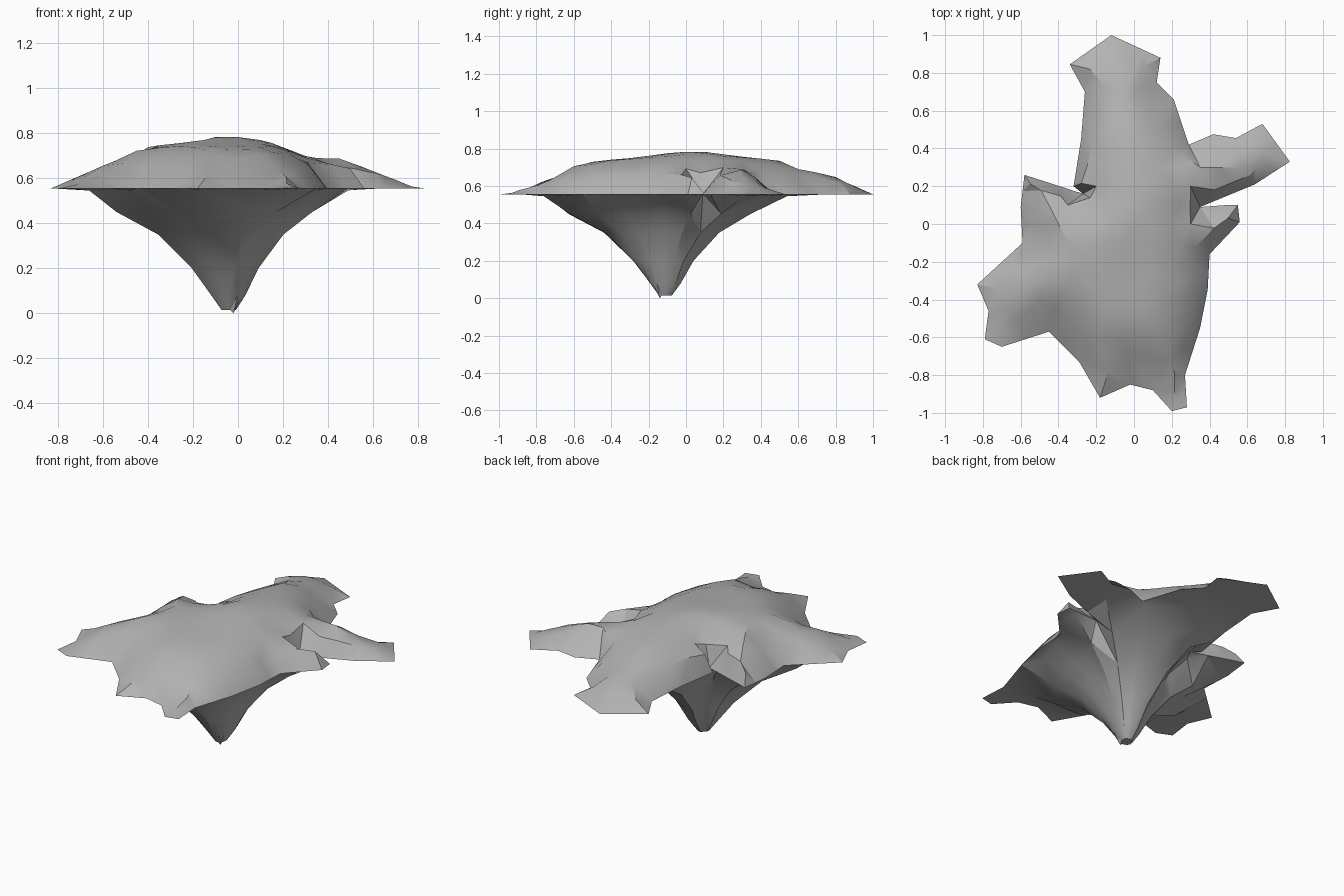
import bpy
import bmesh
import math
from mathutils import Vector
from mathutils.geometry import delaunay_2d_cdt, intersect_point_line, intersect_line_line_2d

default = bpy.data.objects.get("Cube")
if default:
    bpy.data.objects.remove(default, do_unlink=True)

RIM_Z = 0.555
PEAK = Vector((-.05, .03))
ROOT = Vector((-.04, -.11))

# Coastline, counter-clockwise: x, y, width of the sloping shore
coast = [
    (.825, .33, .05), (.68, .53, .1), (.54, .455, .08), (.42, .475, .1), (.29, .42, .06),
    (.21, .66, .14), (.12, .75, .1), (.14, .88, .1), (-.12, 1, .1), (-.34, .845, .1),
    (-.26, .7, .1), (-.28, .45, .06), (-.32, .2, .04), (-.27, .16, .04), (-.58, .26, .05),
    (-.6, .09, .08), (-.59, -.1, .08), (-.83, -.32, .1), (-.77, -.46, .08), (-.79, -.61, .08),
    (-.7, -.65, .1), (-.45, -.57, .11), (-.29, -.73, .09), (-.18, -.92, .1), (-.02, -.85, .15),
    (.1, -.88, .16), (.2, -.99, .1), (.28, -.97, .06), (.27, -.8, .05), (.35, -.55, .06),
    (.39, -.35, .07), (.4, -.16, .08), (.56, .01, .06), (.55, .1, .05), (.49, .1, .04),
    (.35, .09, .05), (.64, .21, .05),
]

# Split the long stretches so the shore keeps an even width
rim, width = [], []
for (ax, ay, aw), (bx, by, bw) in zip(coast, coast[1:] + coast[:1]):
    a, b = Vector((ax, ay)), Vector((bx, by))
    parts = max(1, round((b - a).length / .11))
    for k in range(parts):
        rim.append(a.lerp(b, k / parts))
        width.append(aw + (bw - aw) * k / parts)
count = len(rim)


def inside(p):
    hit = False
    for i in range(count):
        a, b = rim[i - 1], rim[i]
        if (a.y > p.y) != (b.y > p.y) and p.x < a.x + (p.y - a.y) * (b.x - a.x) / (b.y - a.y):
            hit = not hit
    return hit


def shore(p):
    """Distance to the nearest coast segment and the shore width there."""
    best = (9, .1)
    for i in range(count):
        a, b = rim[i - 1], rim[i]
        t = max(0, min(1, intersect_point_line(p, a, b)[1]))
        best = min(best, ((p - a.lerp(b, t)).length, width[i - 1] + (width[i] - width[i - 1]) * t))
    return best


def top_height(p):
    """Broad dome that eases down inland, then drops steeply at the shore."""
    offset = p - PEAK
    s = min(1, math.hypot(offset.x / .89, offset.y / 1.04))
    rise = .2 * (1 - s ** 3) + .035 * max(0, 1 - s / .3)
    d, w = shore(p)
    ramp = .6 * d / w if d < w else .6 + .4 * min(1, (d - w) / .16)
    return RIM_Z + rise * ramp


def reach(angle):
    """Distance from the root axis to the coast along an angle."""
    far = ROOT + Vector((math.cos(angle), math.sin(angle))) * 3
    hits = [intersect_line_line_2d(ROOT, far, rim[i - 1], rim[i]) for i in range(count)]
    return min((h - ROOT).length for h in hits if h)


def add_surface(bm, extra, flip):
    """Triangulate the coast with extra (point, height) pairs inside it."""
    points = rim + [p for p, z in extra]
    heights = [RIM_Z] * count + [z for p, z in extra]
    verts, _, faces, source, _, _ = delaunay_2d_cdt(points, [], [list(range(count))], 1, 1e-5)
    made = [bm.verts.new((v.x, v.y, heights[s[0]] if s else RIM_Z)) for v, s in zip(verts, source)]
    for f in faces:
        order = [made[i] for i in f]
        bm.faces.new(order[::-1] if flip else order)


# Top: shoulder points just inside the coast, then a staggered grid
top = []
for i in range(count):
    along = (rim[(i + 1) % count] - rim[i]).normalized() + (rim[i] - rim[i - 1]).normalized()
    inward = Vector((-along.y, along.x)).normalized()
    p = rim[i] + inward * width[i] * 1.1
    if inside(p) and shore(p)[0] > .6 * width[i] and all((p - q).length > .035 for q, z in top):
        top.append((p, top_height(p)))
STEP = .1
for row in range(-10, 11):
    for col in range(-9, 10):
        p = Vector(((col + .5 * (row % 2)) * STEP, row * STEP))
        if inside(p):
            d, w = shore(p)
            if d > 1.1 * w and all((p - q).length > .05 for q, z in top):
                top.append((p, top_height(p)))

# Underside: rings that follow the coast near the top and narrow to a blunt root
RINGS = [(.545, 1), (.45, .7), (.35, .46), (.2, .25), (.08, .14), (.015, .06)]
SIDES = 18
BULGE = Vector((-.6, -.8))
under = [(ROOT + Vector((.02, -.03)), 0)]
for k in range(SIDES):
    angle = math.tau * k / SIDES
    out = Vector((math.cos(angle), math.sin(angle)))
    limit = min(.66, .93 * min(reach(angle + turn) for turn in (-.16, 0, .16)))
    for z, part in RINGS:
        round_share = max(0, .7 - part)
        r = part * (limit * (1 - round_share) + .55 * round_share)
        if .2 < part < .9:
            r *= 1 + .18 * max(0, out.dot(BULGE))
        p = ROOT + out * r
        if inside(p):
            under.append((p, z))

bm = bmesh.new()
add_surface(bm, top, False)
add_surface(bm, under, True)
bmesh.ops.remove_doubles(bm, verts=bm.verts, dist=.0005)
bmesh.ops.recalc_face_normals(bm, faces=bm.faces)
mesh = bpy.data.meshes.new("floating_island")
bm.to_mesh(mesh)
bm.free()
island = bpy.data.objects.new("floating_island", mesh)
bpy.context.collection.objects.link(island)

# Plain grey stone
stone = bpy.data.materials.new("grey_stone")
stone.use_nodes = True
colour = (.45, .45, .45, 1)
stone.diffuse_color = colour
stone.node_tree.nodes["Principled BSDF"].inputs["Base Color"].default_value = colour
mesh.materials.append(stone)

bpy.context.view_layer.objects.active = island
island.select_set(True)
bpy.ops.object.shade_smooth_by_angle(angle=math.radians(30))
